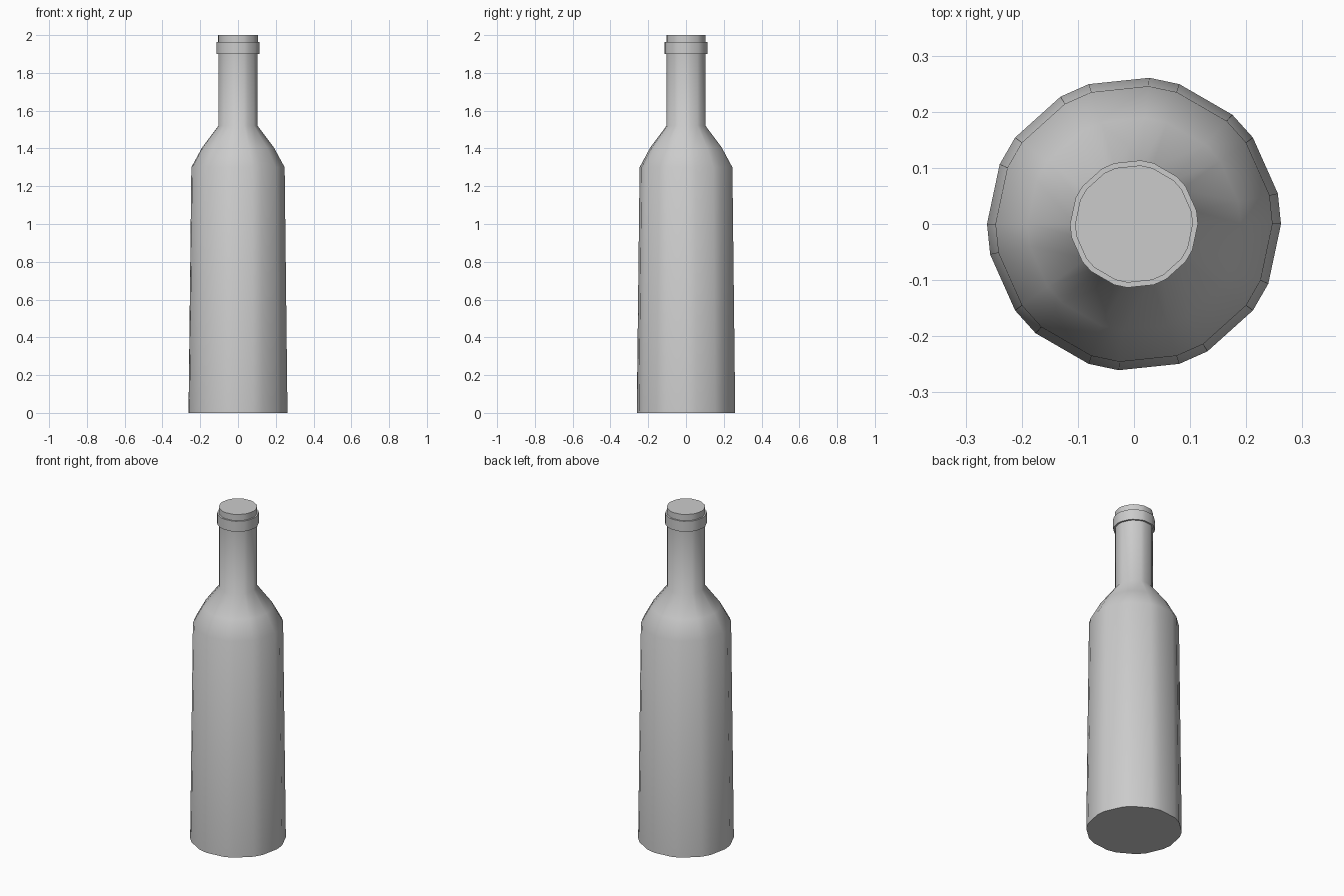
import bpy, bmesh
from math import cos, sin, radians

if "Cube" in bpy.data.objects:
    bpy.data.objects.remove(bpy.data.objects["Cube"])

# Uneven 20-sided cross-section: alternating 12 and 24 degree steps
ANGLES = [radians(36 * k + d) for k in range(10) for d in (0, 12)]

# Bottle outline as (radius, height), from base to mouth
PROFILE = [
    (0.262, 0.0), (0.247, 1.30),          # tapered body
    (0.190, 1.405), (0.104, 1.52),        # shoulder
    (0.104, 1.90), (0.114, 1.90),         # neck and collar underside
    (0.114, 1.963), (0.105, 1.963),       # collar
    (0.105, 2.0),                         # mouth
]


def lathe(name, profile):
    bm = bmesh.new()
    rings = [[bm.verts.new((r * cos(a), r * sin(a), z)) for a in ANGLES]
             for r, z in profile]
    n = len(ANGLES)
    for low, high in zip(rings, rings[1:]):
        for i in range(n):
            j = (i + 1) % n
            bm.faces.new((low[i], low[j], high[j], high[i]))
    # flat closed ends
    bm.faces.new(rings[0][::-1])
    bm.faces.new(rings[-1])
    mesh = bpy.data.meshes.new(name)
    bm.to_mesh(mesh)
    bm.free()
    obj = bpy.data.objects.new(name, mesh)
    bpy.context.collection.objects.link(obj)
    return obj


bottle = lathe("bottle", PROFILE)
bpy.context.view_layer.objects.active = bottle
bottle.select_set(True)
bpy.ops.object.shade_smooth_by_angle(angle=radians(45))
